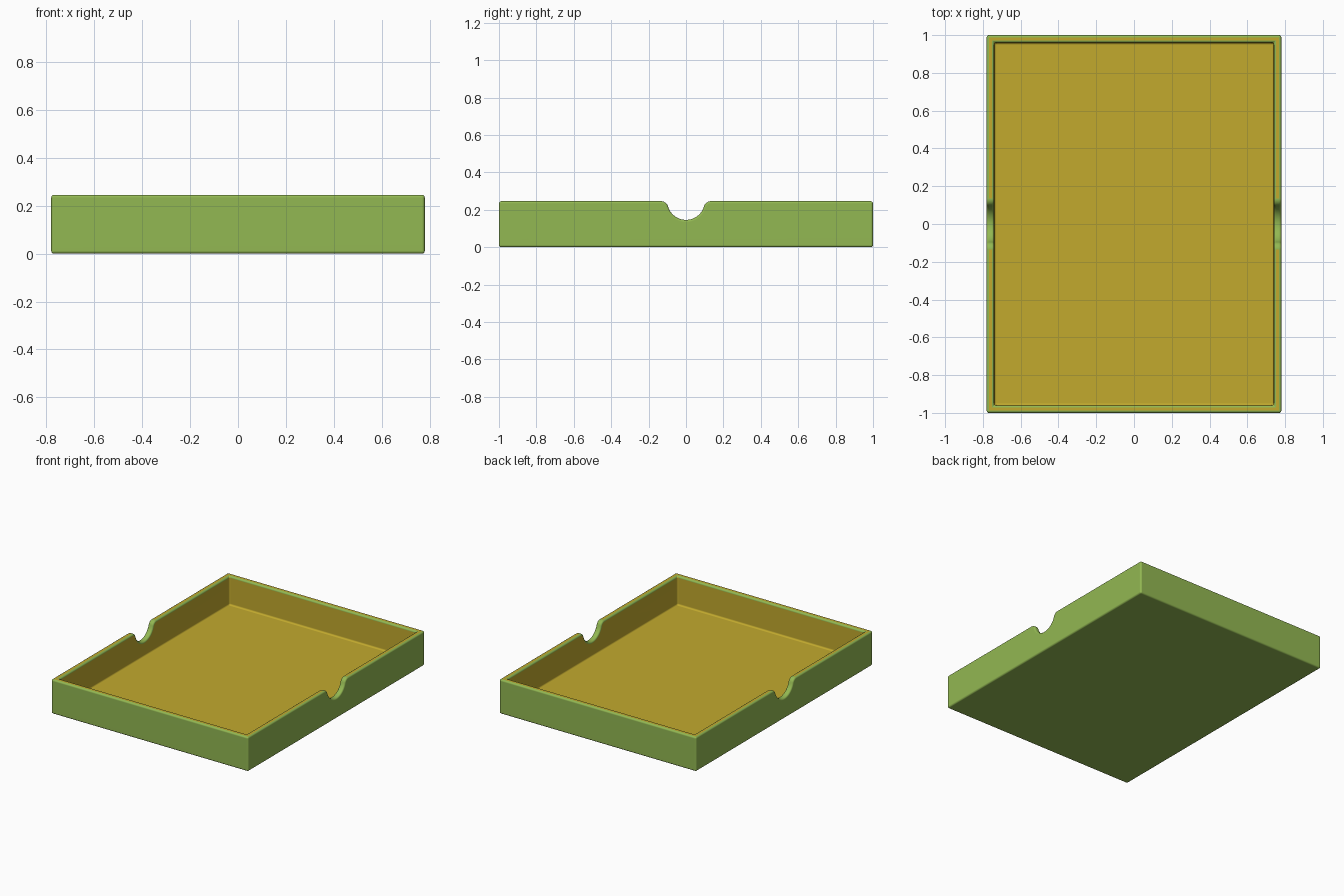
import bpy
import bmesh
from math import atan2, cos, pi, sin, sqrt

cube = bpy.data.objects.get("Cube")
if cube:
    bpy.data.objects.remove(cube, do_unlink=True)

HALF_X, HALF_Y, HEIGHT = 0.78, 1.0, 0.246
WALL, FLOOR, ROUND = 0.04, 0.04, 0.012
BOWL, SHOULDER = 0.10, 0.04      # radii of the finger notch


def material(name, rgb):
    mat = bpy.data.materials.new(name)
    mat.use_nodes = True
    mat.diffuse_color = (*rgb, 1)
    mat.node_tree.nodes["Principled BSDF"].inputs["Base Color"].default_value = (*rgb, 1)
    return mat


def arc(cy, cz, radius, start, end, steps=10):
    angles = [start + (end - start) * i / steps for i in range(steps + 1)]
    return [(cy + radius * cos(a), cz + radius * sin(a)) for a in angles]


def extruded(name, profile, half_x):
    """Solid made by sweeping a (y, z) profile along x."""
    bm = bmesh.new()
    face = bm.faces.new([bm.verts.new((-half_x, y, z)) for y, z in profile])
    swept = bmesh.ops.extrude_face_region(bm, geom=[face])["geom"]
    verts = [v for v in swept if isinstance(v, bmesh.types.BMVert)]
    bmesh.ops.translate(bm, verts=verts, vec=(2 * half_x, 0, 0))
    bmesh.ops.recalc_face_normals(bm, faces=bm.faces)
    mesh = bpy.data.meshes.new(name)
    bm.to_mesh(mesh)
    bm.free()
    obj = bpy.data.objects.new(name, mesh)
    bpy.context.collection.objects.link(obj)
    return obj


# Side outline: a rectangle whose top edge dips into a round finger notch
shoulder_y = sqrt(BOWL ** 2 + 2 * BOWL * SHOULDER)
tilt = atan2(SHOULDER, shoulder_y)
right_half = arc(0, HEIGHT, BOWL, -pi / 2, -tilt, 14)
right_half += arc(shoulder_y, HEIGHT - SHOULDER, SHOULDER, pi - tilt, pi / 2)[1:]
right_half += [(HALF_Y, HEIGHT), (HALF_Y, 0)]
left_half = [(-y, z) for y, z in reversed(right_half[1:])]
tray = extruded("tray", left_half + right_half, HALF_X)

# Cavity
iy = HALF_Y - WALL
cavity = extruded("cavity_cutter", [(-iy, FLOOR), (iy, FLOOR), (iy, 1), (-iy, 1)], HALF_X - WALL)
cavity.hide_render = True

bpy.ops.object.select_all(action="DESELECT")
tray.select_set(True)
bpy.context.view_layer.objects.active = tray

cut = tray.modifiers.new("hollow", "BOOLEAN")
cut.operation, cut.solver, cut.object = "DIFFERENCE", "EXACT", cavity
bpy.ops.object.modifier_apply(modifier=cut.name)
bpy.data.objects.remove(cavity, do_unlink=True)

# Rounded edges
bevel = tray.modifiers.new("rounding", "BEVEL")
bevel.width, bevel.segments = ROUND, 4
bevel.limit_method, bevel.angle_limit = "ANGLE", pi / 6
bevel.use_clamp_overlap = False
bpy.ops.object.modifier_apply(modifier=bevel.name)

# Green shell, golden lining on the inner walls and floor
tray.data.materials.clear()
tray.data.materials.append(material("leaf green", (0.29, 0.48, 0.085)))
tray.data.materials.append(material("golden lining", (0.54, 0.40, 0.027)))
for face in tray.data.polygons:
    x, y, z = face.center
    inside = abs(x) < HALF_X - WALL + 0.0003 and abs(y) < iy + 0.0003
    face.material_index = int(inside and z > FLOOR / 2)

bpy.ops.object.shade_smooth_by_angle(angle=pi / 5)
weighted = tray.modifiers.new("flat_faces", "WEIGHTED_NORMAL")
weighted.keep_sharp = True
